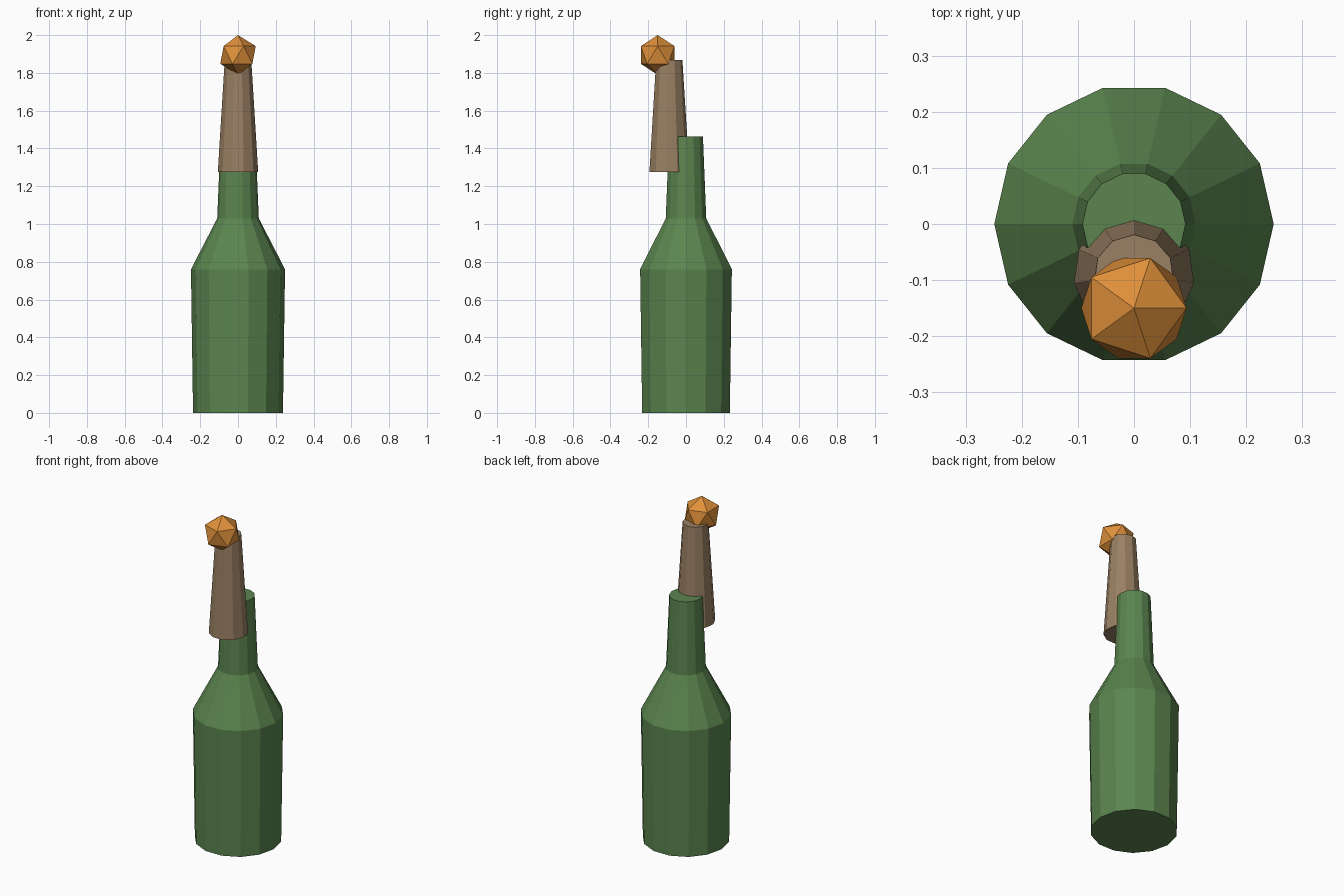
import bpy
import bmesh
from math import sin, cos, tau, pi

old = bpy.data.objects.get("Cube")
if old:
    bpy.data.objects.remove(old, do_unlink=True)


def make_material(name, colour):
    mat = bpy.data.materials.new(name)
    mat.use_nodes = True
    mat.diffuse_color = (*colour, 1)
    mat.node_tree.nodes["Principled BSDF"].inputs["Base Color"].default_value = (*colour, 1)
    return mat


def finish(bm, name, mat, location):
    bmesh.ops.recalc_face_normals(bm, faces=bm.faces)
    mesh = bpy.data.meshes.new(name)
    bm.to_mesh(mesh)
    bm.free()
    mesh.materials.append(mat)
    obj = bpy.data.objects.new(name, mesh)
    obj.location = location
    bpy.context.collection.objects.link(obj)
    return obj


def lathe(name, profile, sides, start, mat, location):
    """Closed faceted solid from (radius, height) pairs, bottom to top."""
    bm = bmesh.new()
    rings = []
    for radius, z in profile:
        angles = [start + tau * i / sides for i in range(sides)]
        rings.append([bm.verts.new((radius * cos(a), radius * sin(a), z)) for a in angles])
    for low, high in zip(rings, rings[1:]):
        for i in range(sides):
            j = (i + 1) % sides
            bm.faces.new((low[i], low[j], high[j], high[i]))
    bm.faces.new(rings[0][::-1])
    bm.faces.new(rings[-1])
    return finish(bm, name, mat, location)


green = make_material("bottle green", (0.105, 0.235, 0.078))
tan = make_material("cloth tan", (0.32, 0.215, 0.125))
orange = make_material("flame orange", (0.74, 0.28, 0.042))

# Bottle: body, sloped shoulder and tapering neck
lathe("bottle", [(0.238, 0), (0.249, 0.76), (0.11, 1.03), (0.092, 1.463)],
      14, 0, green, (0, 0, 0))

# Tapered rag overlapping the front of the neck
lathe("rag", [(0.108, 1.275), (0.071, 1.867)], 11, pi / 2, tan, (0, -0.09, 0))

# Faceted flame at the tip of the rag
bm = bmesh.new()
bmesh.ops.create_icosphere(bm, subdivisions=1, radius=0.105)
finish(bm, "flame", orange, (0, -0.15, 1.895))
